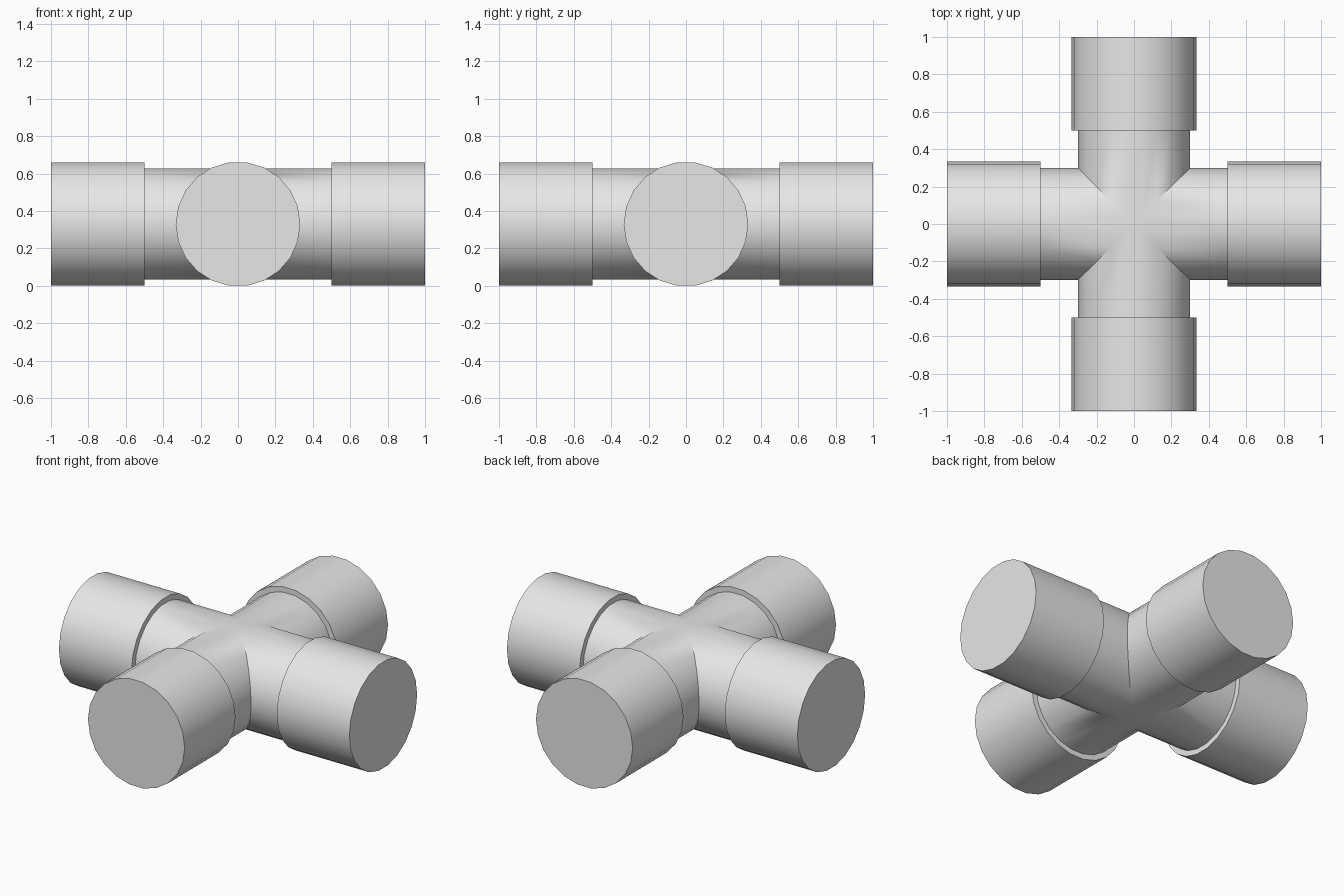
import bpy, bmesh, math
from mathutils import Matrix

SIDES = 22
PIPE_R, COLLAR_R = 0.299, 0.333
COLLAR_START, ARM_END = 0.5, 1.0
AXIS_Z = COLLAR_R * math.cos(math.pi / SIDES)

cube = bpy.data.objects.get("Cube")
if cube:
    bpy.data.objects.remove(cube, do_unlink=True)

grey = bpy.data.materials.new("light_grey")
grey.use_nodes = True
grey.diffuse_color = (0.8, 0.8, 0.8, 1)
grey.node_tree.nodes["Principled BSDF"].inputs["Base Color"].default_value = (0.8, 0.8, 0.8, 1)


def ring(bm, radius, reach, turn):
    """Ring of points around an arm; reach(u) gives the distance from the centre."""
    verts = []
    for i in range(SIDES):
        a = 2 * math.pi * i / SIDES
        u, w = radius * math.cos(a), radius * math.sin(a)
        verts.append(bm.verts.new(turn @ Matrix.Translation((reach(u), u, w)).translation))
    return verts


def bridge(bm, a, b):
    for i in range(SIDES):
        j = (i + 1) % SIDES
        bm.faces.new((a[i], a[j], b[j], b[i]))


def finish(bm, name):
    bmesh.ops.remove_doubles(bm, verts=bm.verts, dist=0.0001)
    bmesh.ops.holes_fill(bm, edges=[e for e in bm.edges if e.is_boundary
                                    and all(abs(v.co.x) < 0.1 and abs(v.co.y) < 0.1 for v in e.verts)])
    bmesh.ops.recalc_face_normals(bm, faces=bm.faces)
    mesh = bpy.data.meshes.new(name)
    bm.to_mesh(mesh)
    bm.free()
    mesh.materials.append(grey)
    obj = bpy.data.objects.new(name, mesh)
    obj.location.z = AXIS_Z
    bpy.context.collection.objects.link(obj)
    bpy.ops.object.select_all(action='DESELECT')
    obj.select_set(True)
    bpy.context.view_layer.objects.active = obj
    bpy.ops.object.shade_smooth_by_angle(angle=math.radians(30))


turns = [Matrix.Rotation(math.pi / 2 * k, 3, 'Z') for k in range(4)]

# Cross-shaped body: four pipes mitred into each other
bm = bmesh.new()
for turn in turns:
    bridge(bm, ring(bm, PIPE_R, abs, turn), ring(bm, PIPE_R, lambda u: COLLAR_START, turn))
finish(bm, "cross_body")

# Wider closed collar on each arm
for side, turn in zip(("left", "back", "right", "front"), turns):
    bm = bmesh.new()
    neck = ring(bm, PIPE_R, lambda u: COLLAR_START, turn)
    lip = ring(bm, COLLAR_R, lambda u: COLLAR_START, turn)
    end = ring(bm, COLLAR_R, lambda u: ARM_END, turn)
    bridge(bm, neck, lip)
    bridge(bm, lip, end)
    bm.faces.new(end)
    finish(bm, side + "_collar")
